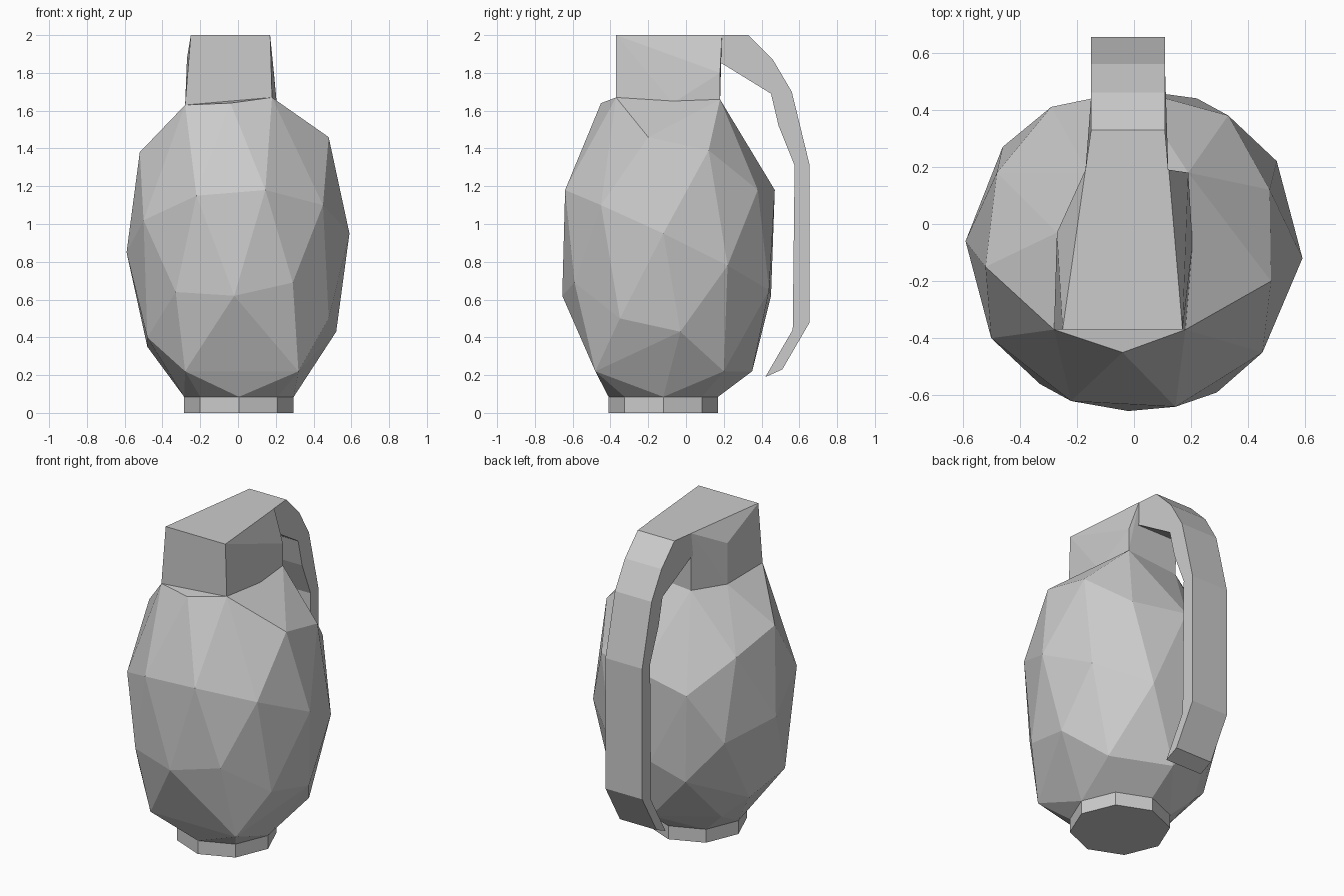
import bpy, bmesh, math

if "Cube" in bpy.data.objects:
    bpy.data.objects.remove(bpy.data.objects["Cube"])


def finish(name, bm):
    bmesh.ops.recalc_face_normals(bm, faces=bm.faces)
    mesh = bpy.data.meshes.new(name)
    bm.to_mesh(mesh)
    bm.free()
    obj = bpy.data.objects.new(name, mesh)
    bpy.context.collection.objects.link(obj)
    return obj


def hull(name, points):
    """Faceted convex solid around a few corner points."""
    bm = bmesh.new()
    for p in points:
        bm.verts.new(p)
    res = bmesh.ops.convex_hull(bm, input=bm.verts)
    bmesh.ops.delete(bm, geom=res["geom_interior"], context='VERTS')
    bmesh.ops.dissolve_limit(bm, angle_limit=math.radians(1),
                             verts=bm.verts, edges=bm.edges)
    return finish(name, bm)


def ring(r, z, n=8, cx=0.005, cy=-0.12):
    return [(cx + r * math.cos(i * math.tau / n),
             cy + r * math.sin(i * math.tau / n), z) for i in range(n)]


# body: irregular faceted egg, described band by band
foot = [(-.28, -.48, .22), (.32, -.48, .22), (.36, .2, .22),
        (0, .35, .22), (-.34, .13, .22)]
lower = [(-.48, -.31, .4), (-.33, -.56, .64), (-.02, -.655, .62),
         (.29, -.59, .69), (.48, -.35, .5), (.52, -.03, .43),
         (.22, .44, .65), (-.06, .45, .62), (-.27, .39, .52),
         (-.48, .05, .35)]
middle = [(-.5, -.4, 1.02), (-.22, -.62, 1.15), (.145, -.64, 1.18),
          (.45, -.45, 1.1), (.59, -.12, .95), (.5, .22, .78),
          (.33, .38, 1.18), (0, .47, 1.18), (-.29, .41, 1.08),
          (-.46, .27, .77), (-.59, -.06, .85)]
upper = [(.48, -.2, 1.46), (.475, .12, 1.39), (-.48, .18, 1.29),
         (-.52, -.15, 1.38)]
neck = [(-.04, -.45, 1.64), (-.28, -.37, 1.63), (.18, -.37, 1.67),
        (.205, -.07, 1.64), (.19, .18, 1.66), (-.16, .18, 1.63),
        (-.27, -.03, 1.62)]
hull("body", ring(.29, .085) + foot + lower + middle + upper + neck)

# octagonal base disc
hull("base_disc", ring(.29, 0) + ring(.29, .09))

# fuze head: tapered block on the neck
head_top = [(-.25, -.37, 2), (.17, -.37, 2), (.122, .19, 2), (-.17, .19, 2)]
head_side = [(-.27, -.03, 1.88), (.19, .18, 1.8)]
hull("fuze_head", head_top + head_side + neck[1:])

# safety lever: side profile (y, z) given width along x
profile = [(.17, 2), (.33, 2), (.46, 1.87), (.56, 1.7), (.655, 1.31),
           (.655, .48), (.51, .23), (.42, .19), (.565, .44), (.575, 1.31),
           (.49, 1.52), (.45, 1.69), (.19, 1.85), (.17, 1.85)]
bm = bmesh.new()
sides = []
for x, flare in ((-.15, -.143), (.108, .086)):
    vs = [bm.verts.new((x + flare * max(0, .33 - y), y, z)) for y, z in profile]
    bm.faces.new(vs)
    sides.append(vs)
left, right = sides
for i in range(len(profile)):
    bm.faces.new((left[i - 1], left[i], right[i], right[i - 1]))
finish("safety_lever", bm)
